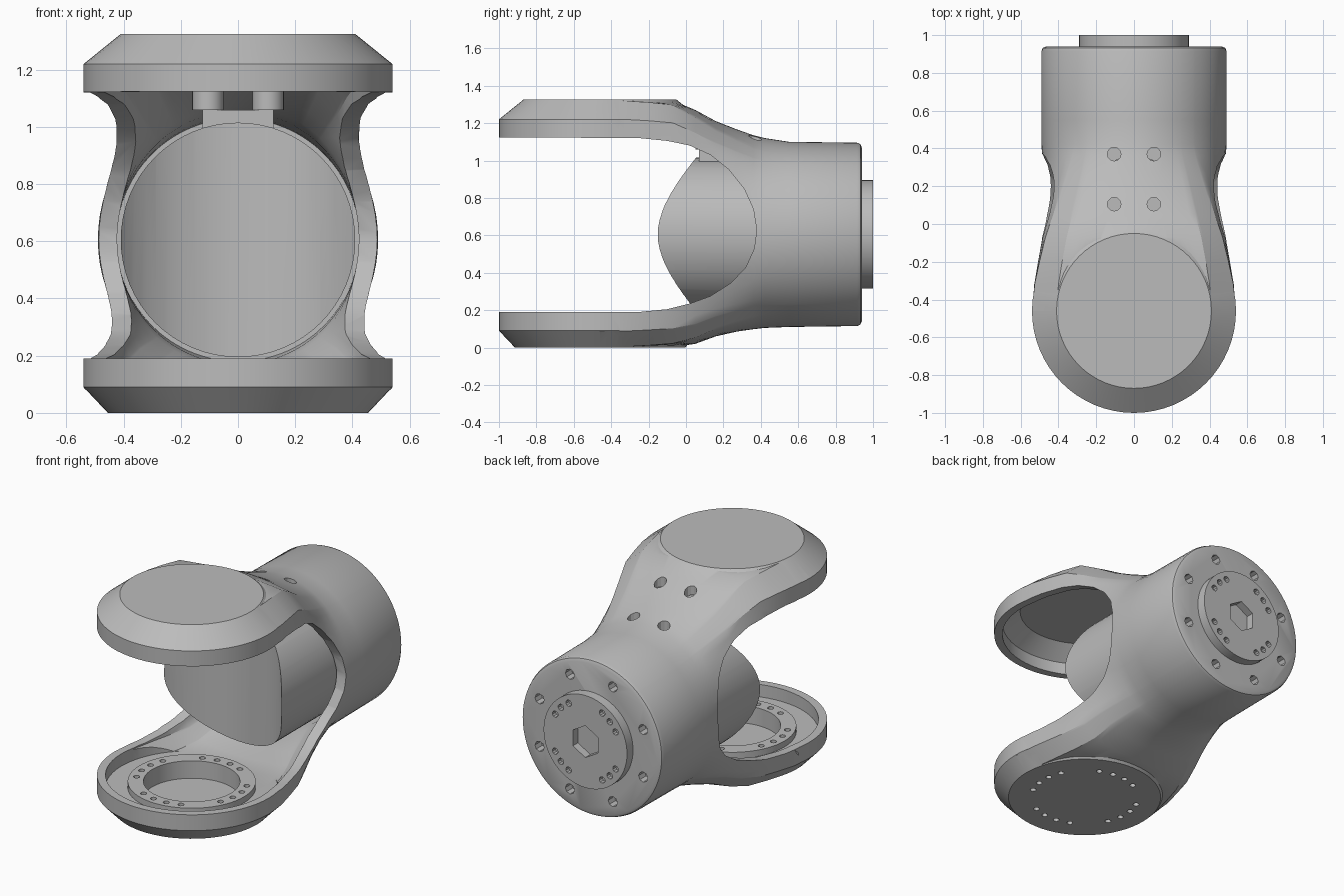
import bpy, bmesh
from math import sin, cos, pi, radians
from mathutils import Matrix, Vector

cube = bpy.data.objects.get("Cube")
if cube:
    bpy.data.objects.remove(cube, do_unlink=True)

grey = bpy.data.materials.new("plain grey")
grey.use_nodes = True
GREY = (0.5, 0.5, 0.5, 1)
grey.diffuse_color = GREY
grey.node_tree.nodes["Principled BSDF"].inputs["Base Color"].default_value = GREY

ZC = 0.605        # height of the body axis
PIVOT = -0.46     # y of the joint axis
SIDES = 64


def make(name, bm):
    bmesh.ops.recalc_face_normals(bm, faces=bm.faces)
    me = bpy.data.meshes.new(name)
    bm.to_mesh(me)
    bm.free()
    me.materials.append(grey)
    ob = bpy.data.objects.new(name, me)
    bpy.context.collection.objects.link(ob)
    return ob


def skin(rings):
    """Closed solid through rings of equal length."""
    bm = bmesh.new()
    loops = [[bm.verts.new(p) for p in ring] for ring in rings]
    n = len(loops[0])
    for a, b in zip(loops, loops[1:]):
        for i in range(n):
            j = (i + 1) % n
            bm.faces.new((a[i], a[j], b[j], b[i]))
    bm.faces.new(loops[0][::-1])
    bm.faces.new(loops[-1])
    return bm


def lathe(name, profile, y=PIVOT):
    """Solid of revolution about a vertical axis from (radius, z) pairs."""
    return make(name, skin([[(r * cos(2 * pi * i / SIDES), y + r * sin(2 * pi * i / SIDES), z)
                             for i in range(SIDES)] for r, z in profile]))


def rods(name, centres, r, length, axis="Z", sides=SIDES):
    """One object holding a cylinder at every centre."""
    bm = bmesh.new()
    turn = Matrix.Rotation(pi / 2, 4, "X") if axis == "Y" else Matrix()
    for c in centres:
        bmesh.ops.create_cone(bm, cap_ends=True, segments=sides, radius1=r, radius2=r,
                              depth=length, matrix=Matrix.Translation(Vector(c)) @ turn)
    return make(name, bm)


def combine(ob, tool, op="DIFFERENCE"):
    mod = ob.modifiers.new("combine", "BOOLEAN")
    mod.object, mod.operation, mod.solver = tool, op, "EXACT"
    bpy.context.view_layer.objects.active = ob
    bpy.ops.object.modifier_apply(modifier=mod.name)
    bpy.data.objects.remove(tool, do_unlink=True)


def quarter(k, chamfer_x, steps=10):
    """Unit quarter section: k=0 is a chamfered slab, k=1 a circle."""
    keys = [((1, 0), 0), ((1, 0.86), 49), ((chamfer_x, 1), 60), ((0, 1), 90)]
    pts = []
    for (p, a), (q, b) in zip(keys, keys[1:]):
        for s in range(steps):
            t = s / steps
            ang = radians(a + (b - a) * t)
            pts.append(((p[0] + (q[0] - p[0]) * t) * (1 - k) + cos(ang) * k,
                        (p[1] + (q[1] - p[1]) * t) * (1 - k) + sin(ang) * k))
    return pts + [(0, 1)]


def section(y, w, top, low, k):
    up, dn = quarter(k, 0.76), quarter(k, 0.84)
    ring = [(x * w, z * top) for x, z in up]
    ring += [(-x * w, z * top) for x, z in up[-2::-1]]
    ring += [(-x * w, -z * low) for x, z in dn[1:]]
    ring += [(x * w, -z * low) for x, z in dn[-2:0:-1]]
    return [(x, y, ZC + z) for x, z in ring]


# Fork: stations of y, half width, rise, drop, roundness
STATIONS = [
    (PIVOT, 0.538, 0.717, 0.603, 0), (-0.32, 0.532, 0.717, 0.603, 0.03),
    (-0.2, 0.522, 0.717, 0.603, 0.12), (-0.07, 0.513, 0.715, 0.603, 0.25),
    (0.05, 0.5, 0.665, 0.585, 0.42), (0.16, 0.488, 0.605, 0.545, 0.56),
    (0.27, 0.483, 0.562, 0.52, 0.74), (0.36, 0.486, 0.53, 0.507, 0.92),
    (0.42, 0.49, 0.515, 0.5, 1), (0.55, 0.49, 0.495, 0.495, 1),
]
BACK = [(0.915, 0.49), (0.932, 0.483), (0.94, 0.465)]
fork = make("fork", skin([section(*s) for s in STATIONS]
                         + [section(y, r, r, r, 1) for y, r in BACK]))
combine(fork, lathe("round_end", [(0.455, 0), (0.54, 0.09), (0.54, 1.22), (0.41, 1.325)]), "UNION")

# Hollow inside of the fork
inner = []
for y, w, top, low, k in STATIONS:
    inner.append(section(y, w - 0.05 - 0.015 * k, top - 0.05 - 0.015 * k,
                         low - 0.11 + 0.045 * min(1, k * 1.3), k))
inner.append(section(0.6, 0.425, 0.425, 0.425, 1))
combine(fork, make("hollow", skin(inner)))
combine(fork, lathe("end_hollow", [(0.491, 0.112), (0.491, 1.2), (0.385, 1.28)]))

# Open slot between the two plates
SLOT = [(-1.2, 1.125), (-0.25, 1.12), (-0.1, 1.105), (0.02, 1.08), (0.13, 1.03), (0.23, 0.95),
        (0.31, 0.85), (0.36, 0.74), (0.378, 0.63), (0.365, 0.53), (0.32, 0.43), (0.24, 0.345),
        (0.13, 0.275), (0.02, 0.235), (-0.1, 0.205), (-0.25, 0.19), (-1.2, 0.19)]
combine(fork, make("slot", skin([[(x, y, z) for y, z in SLOT] for x in (-0.8, 0.8)])))

# Bearing ring on the lower plate, with its well and bolt holes
combine(fork, rods("bearing_ring", [(0, PIVOT, 0.115)], 0.365, 0.07), "UNION")
combine(fork, rods("well", [(0, PIVOT, 0.14)], 0.275, 0.2))
bolts = [radians(q * 90 + s) for q in range(4) for s in (-24, -8, 8, 24)]
combine(fork, rods("ring_holes", [(0.32 * cos(a), PIVOT + 0.32 * sin(a), 0.08) for a in bolts],
                   0.018, 0.3, sides=12))

# Screw holes on the upper neck and bolt holes on the back
combine(fork, rods("screw_holes", [(x, y, z) for x in (-0.105, 0.105)
                                   for y, z in ((0.105, 1.25), (0.37, 1.15))], 0.036, 0.16, sides=12))
combine(fork, rods("back_holes", [(0.39 * cos(a), 0.94, ZC + 0.39 * sin(a))
                                  for a in (radians(45 * i + 22.5) for i in range(8))],
                   0.032, 0.12, "Y", 8))

# Drive flange with hexagonal socket
flange = rods("drive_flange", [(0, 0.955, ZC)], 0.29, 0.09, "Y")
combine(flange, rods("socket", [(0, 1.0, ZC)], 0.1, 0.1, "Y", 6))
combine(flange, rods("flange_holes", [(0.24 * cos(a), 1.0, ZC + 0.24 * sin(a))
                                      for a in (radians(q * 90 + 45 + s) for q in range(4)
                                                for s in (-16, 0, 16))], 0.02, 0.06, "Y", 10))

# Motor barrel with a scooped front, clearing the joint
motor = rods("motor_barrel", [(0, 0.1, ZC)], 0.41, 1.02, "Y")
combine(motor, rods("scoop", [(0, PIVOT, ZC)], 0.514, 2))

# Mounting block and screw posts under the neck
bm = bmesh.new()
bmesh.ops.create_cube(bm, size=1, matrix=Matrix.Translation((0, 0.235, 1.01))
                      @ Matrix.Diagonal((0.25, 0.33, 0.1, 1)))
block = make("mounting_block", bm)
posts = rods("screw_posts", [(x, 0.105, 1.125) for x in (-0.105, 0.105)], 0.055, 0.13, sides=32)

for ob in (fork, flange, motor, block, posts):
    bpy.ops.object.select_all(action="DESELECT")
    ob.select_set(True)
    bpy.context.view_layer.objects.active = ob
    bpy.ops.object.shade_smooth_by_angle(angle=radians(25))
